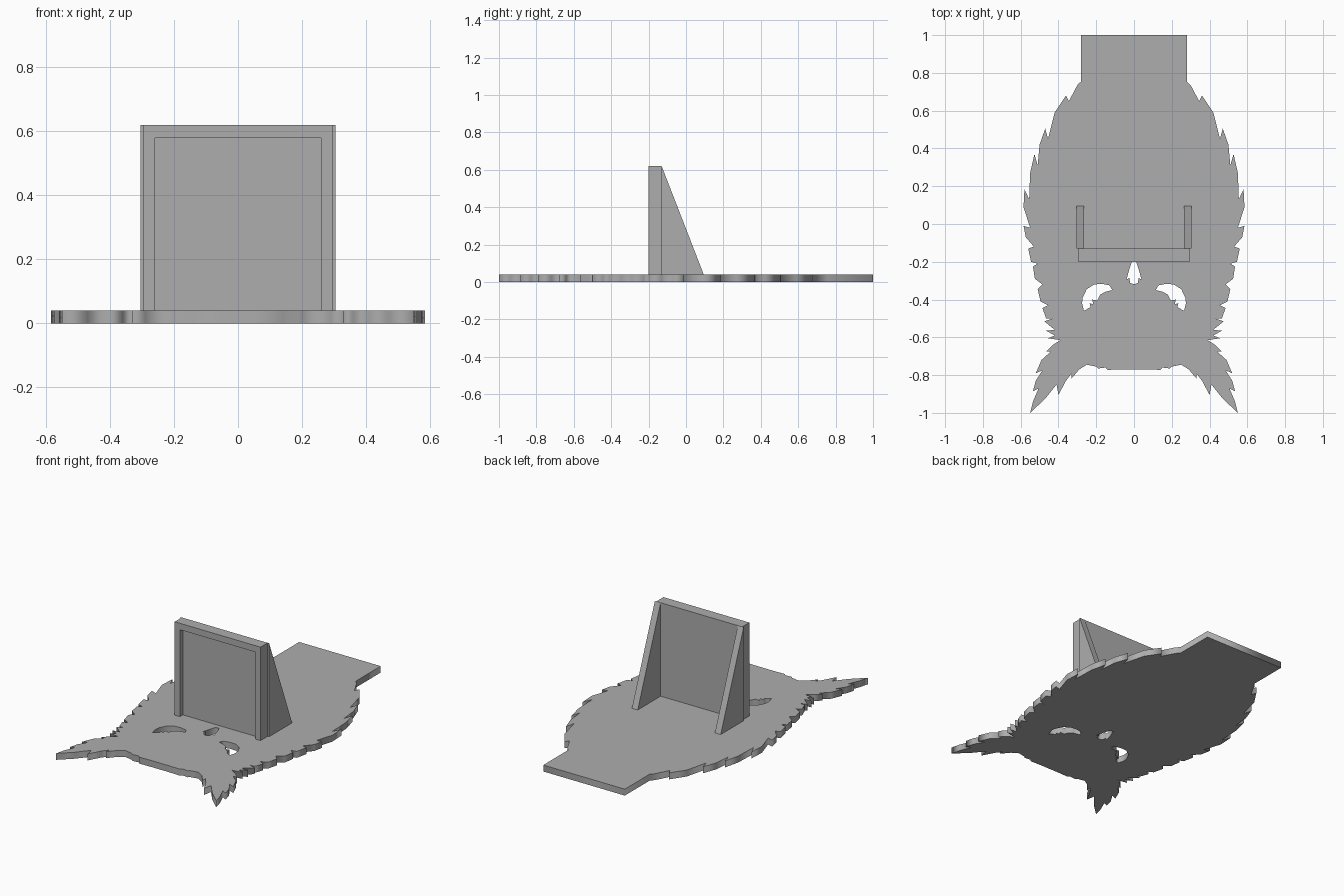
import bpy
import bmesh

if "Cube" in bpy.data.objects:
    bpy.data.objects.remove(bpy.data.objects["Cube"], do_unlink=True)

# One plain grey for everything
grey = bpy.data.materials.new("plain_grey")
grey.use_nodes = True
colour = (0.42, 0.42, 0.42, 1)
grey.diffuse_color = colour
grey.node_tree.nodes["Principled BSDF"].inputs["Base Color"].default_value = colour

BASE = 0.04          # thickness of the flat panel
TOP = 0.62           # top of the upright holder


def mirrored(points):
    """Close a right-hand outline with its reflection in x."""
    return points + [(-x, y) for x, y in reversed(points)]


def flipped(points):
    return [(-x, y) for x, y in points]


def cut_panel(name, outlines, thickness):
    """Flat panel from closed outlines; inner outlines become holes."""
    curve = bpy.data.curves.new(name, "CURVE")
    curve.dimensions = "2D"
    curve.fill_mode = "BOTH"
    curve.extrude = thickness / 2
    for outline in outlines:
        spline = curve.splines.new("POLY")
        spline.points.add(len(outline) - 1)
        for point, (x, y) in zip(spline.points, outline):
            point.co = (x, y, 0, 1)
        spline.use_cyclic_u = True
    panel = bpy.data.objects.new(name, curve)
    panel.location.z = thickness / 2
    bpy.context.collection.objects.link(panel)
    bpy.ops.object.select_all(action="DESELECT")
    panel.select_set(True)
    bpy.context.view_layer.objects.active = panel
    bpy.ops.object.convert(target="MESH")
    panel = bpy.context.object
    bm = bmesh.new()
    bm.from_mesh(panel.data)
    bmesh.ops.remove_doubles(bm, verts=bm.verts, dist=0.0001)
    bmesh.ops.recalc_face_normals(bm, faces=bm.faces)
    bm.to_mesh(panel.data)
    bm.free()
    panel.data.materials.clear()
    panel.data.materials.append(grey)
    return panel


def prism(name, profile, direction):
    """Solid made by sweeping a flat 3D profile along a direction."""
    bm = bmesh.new()
    face = bm.faces.new([bm.verts.new(p) for p in profile])
    swept = bmesh.ops.extrude_face_region(bm, geom=[face], use_keep_orig=True)
    moved = [g for g in swept["geom"] if isinstance(g, bmesh.types.BMVert)]
    bmesh.ops.translate(bm, verts=moved, vec=direction)
    bmesh.ops.recalc_face_normals(bm, faces=bm.faces)
    mesh = bpy.data.meshes.new(name)
    bm.to_mesh(mesh)
    bm.free()
    mesh.materials.append(grey)
    solid = bpy.data.objects.new(name, mesh)
    bpy.context.collection.objects.link(solid)
    return solid


# Feathered silhouette, right half: tab, flank, cheek, ear, brow
tab = [(.28, 1), (.28, .755), (.3, .735)]
flank = [(.345, .65), (.36, .68), (.42, .59), (.455, .45), (.47, .505),
         (.5, .42), (.51, .31), (.527, .37), (.55, .27), (.555, .13),
         (.58, .185), (.585, .09), (.55, -.02), (.585, -.01)]
cheek = [(.573, -.07), (.53, -.12), (.56, -.13), (.545, -.2), (.51, -.21),
         (.535, -.225), (.525, -.29), (.485, -.32), (.51, -.345),
         (.495, -.41), (.455, -.43), (.485, -.445), (.465, -.5),
         (.43, -.5), (.475, -.515), (.42, -.56), (.465, -.565),
         (.42, -.59), (.455, -.605), (.39, -.615)]
ear = [(.43, -.64), (.465, -.675), (.44, -.675), (.49, -.72), (.52, -.79),
       (.485, -.775), (.52, -.83), (.535, -.885), (.505, -.87),
       (.535, -.94), (.55, -1), (.47, -.925), (.41, -.85), (.4, -.905),
       (.36, -.83), (.33, -.79), (.332, -.82), (.29, -.77), (.25, -.745)]
brow = [(.2, -.755), (.19, -.765), (.15, -.76), (.14, -.772), (.05, -.77)]

# Openings for the crescent eyes and the beak
eye = [(.115, -.35), (.13, -.325), (.17, -.317), (.21, -.32), (.25, -.345),
       (.272, -.39), (.275, -.42), (.265, -.46), (.23, -.44), (.235, -.42),
       (.215, -.425), (.222, -.4), (.195, -.405), (.18, -.375),
       (.155, -.36)]
beak = mirrored([(.012, -.2), (.025, -.24), (.04, -.295), (.025, -.285),
                 (.02, -.312), (.005, -.318)])

cut_panel("feathered_panel",
          [mirrored(tab + flank + cheek + ear + brow), eye, flipped(eye), beak],
          BASE)

# Upright holder: back sheet plus an arch-shaped frame around its recess
OUT, IN = .295, .26
FRONT, RECESS, BACK = -.2, -.17, -.13
sheet = [(-OUT, RECESS, BASE), (OUT, RECESS, BASE),
         (OUT, RECESS, TOP), (-OUT, RECESS, TOP)]
prism("holder_sheet", sheet, (0, BACK - RECESS, 0))
arch = mirrored([(IN, BASE), (OUT, BASE), (OUT, TOP)])
arch += [(-IN, TOP - .04), (IN, TOP - .04)]
prism("holder_frame", [(x, FRONT, z) for x, z in arch],
      (0, RECESS - FRONT, 0))

# Triangular braces behind the holder
for side, label in ((1, "left"), (-1, "right")):
    triangle = [(side * .265, y, z)
                for y, z in ((BACK, BASE), (.095, BASE), (BACK, TOP))]
    prism(label + "_brace", triangle, (side * .04, 0, 0))
